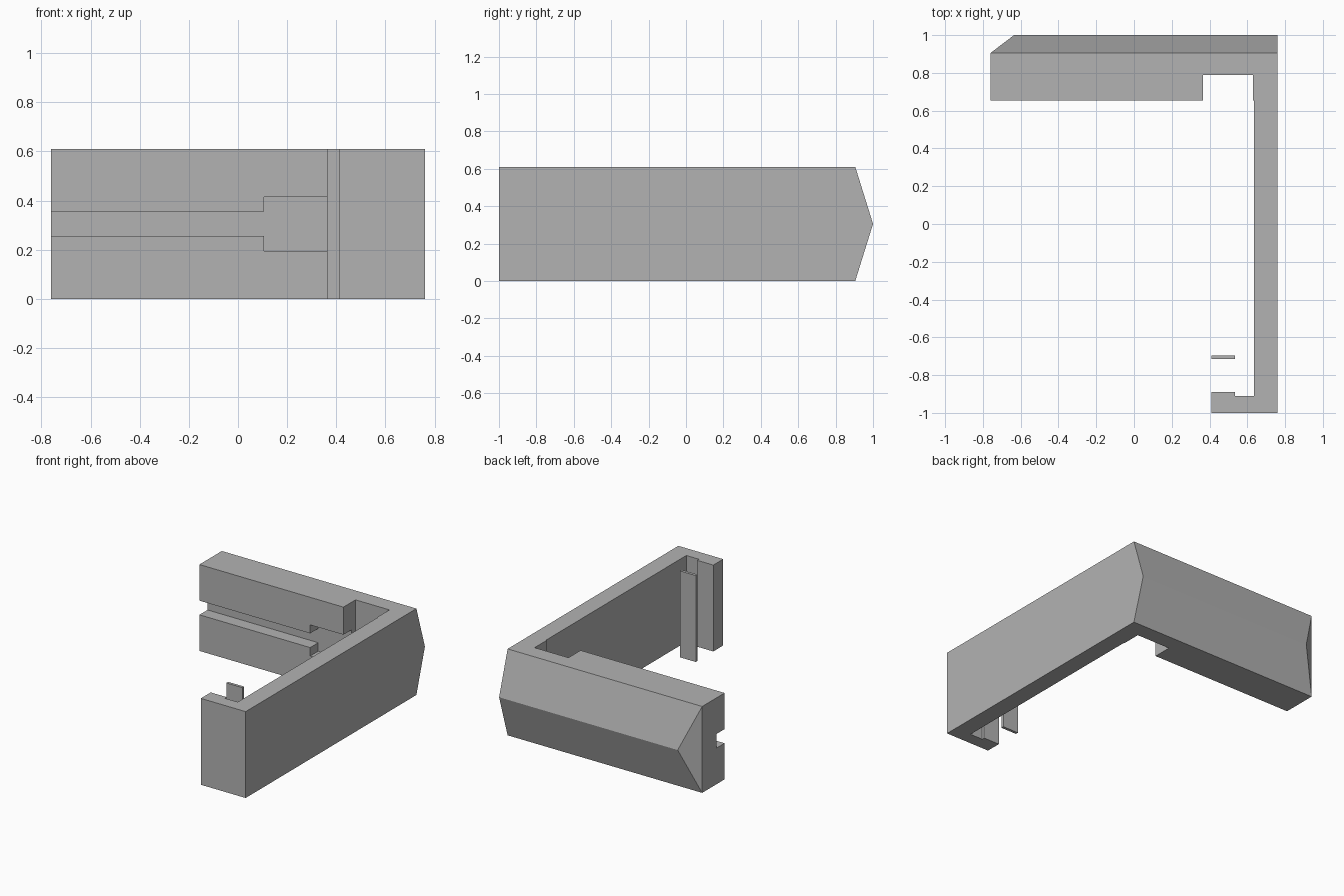
import bpy
import bmesh

if "Cube" in bpy.data.objects:
    bpy.data.objects.remove(bpy.data.objects["Cube"], do_unlink=True)

HEIGHT = 0.61
BACK_Y = 0.905

grey = bpy.data.materials.new("plain grey")
grey.use_nodes = True
grey.diffuse_color = (0.45, 0.45, 0.45, 1)
grey.node_tree.nodes["Principled BSDF"].inputs["Base Color"].default_value = grey.diffuse_color


def prism(name, corners, offset, finish=None):
    """Extrude a closed outline along an offset vector."""
    bm = bmesh.new()
    face = bm.faces.new([bm.verts.new(c) for c in corners])
    moved = bmesh.ops.extrude_face_region(bm, geom=[face])["geom"]
    verts = [v for v in moved if isinstance(v, bmesh.types.BMVert)]
    bmesh.ops.translate(bm, verts=verts, vec=offset)
    bmesh.ops.recalc_face_normals(bm, faces=bm.faces)
    if finish:
        finish(bm)
    mesh = bpy.data.meshes.new(name)
    bm.to_mesh(mesh)
    bm.free()
    mesh.materials.append(grey)
    obj = bpy.data.objects.new(name, mesh)
    bpy.context.collection.objects.link(obj)
    return obj


def add_ridge(bm):
    """Replace the flat back with a pointed ridge, hipped at the right end."""
    back = next(f for f in bm.faces if all(abs(v.co.y - BACK_Y) < 1e-4 for v in f.verts))
    pairs = sorted(back.verts, key=lambda v: (v.co.x, v.co.z))
    low_a, high_a, low_b, high_b = pairs
    bmesh.ops.delete(bm, geom=[back], context='FACES_ONLY')
    tip_a = bm.verts.new((-0.635, 1, HEIGHT / 2))
    tip_b = bm.verts.new((0.76, 1, HEIGHT / 2))
    for loop in ((high_a, high_b, tip_b, tip_a), (low_a, low_b, tip_b, tip_a),
                 (low_a, high_a, tip_a), (low_b, high_b, tip_b)):
        bm.faces.new(loop)
    bmesh.ops.recalc_face_normals(bm, faces=bm.faces)
    # Merge the flat gable with the long side
    bmesh.ops.dissolve_limit(bm, angle_limit=0.01, verts=bm.verts, edges=bm.edges)


# Frame: back bar with pocket, long arm and hooked foot
outline = [(-0.76, BACK_Y), (-0.76, 0.655), (0.365, 0.655), (0.365, 0.79),
           (0.63, 0.79), (0.63, 0.655), (0.635, 0.655), (0.635, -0.91),
           (0.535, -0.91), (0.535, -0.89), (0.41, -0.89), (0.41, -1),
           (0.76, -1), (0.76, BACK_Y)]
frame = prism("bracket_frame", [(x, y, 0) for x, y in outline], (0, 0, HEIGHT), add_ridge)

# Stepped slot along the inner face of the back bar
mid = HEIGHT / 2
upper = [(-0.9, 0.05), (0.105, 0.05), (0.105, 0.11), (0.5, 0.11)]
slot = [(x, 0.5, mid + h) for x, h in upper] + [(x, 0.5, mid - h) for x, h in reversed(upper)]
cutter = prism("slot_cutter", slot, (0, 0.245, 0))
cutter.hide_render = True

cut = frame.modifiers.new("slot", 'BOOLEAN')
cut.operation = 'DIFFERENCE'
cut.solver = 'EXACT'
cut.object = cutter
bpy.context.view_layer.objects.active = frame
bpy.ops.object.modifier_apply(modifier=cut.name)
bpy.data.objects.remove(cutter, do_unlink=True)

# Thin free-standing strip facing the foot
strip = [(0.41, -0.715), (0.535, -0.715), (0.535, -0.695), (0.41, -0.695)]
prism("thin_strip", [(x, y, 0) for x, y in strip], (0, 0, HEIGHT))
